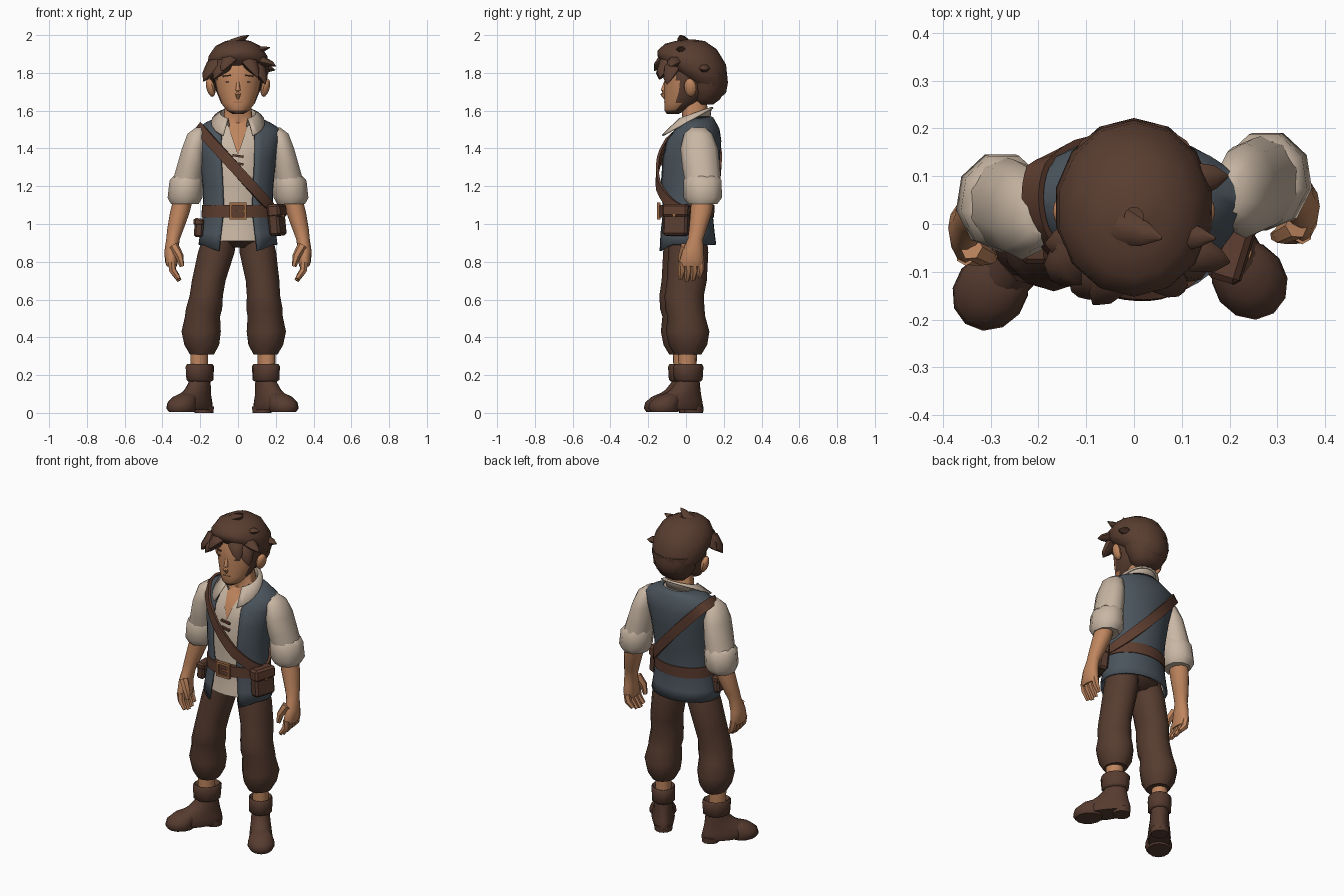
import bpy, bmesh, math
from mathutils import Vector, Matrix

cube = bpy.data.objects.get("Cube")
if cube:
    bpy.data.objects.remove(cube, do_unlink=True)


def material(name, *rgb):
    m = bpy.data.materials.new(name)
    m.use_nodes = True
    m.diffuse_color = (*rgb, 1)
    bsdf = next(n for n in m.node_tree.nodes if n.type == 'BSDF_PRINCIPLED')
    bsdf.inputs["Base Color"].default_value = (*rgb, 1)
    bsdf.inputs["Roughness"].default_value = 0.8
    return m


SKIN = material("skin", .52, .235, .112)
HAIR = material("hair brown", .10, .047, .03)
PANTS = material("trouser brown", .093, .045, .029)
BOOT = material("boot brown", .094, .044, .029)
LEATHER = material("strap leather", .11, .047, .029)
VEST = material("vest blue grey", .070, .089, .108)
SHIRT = material("shirt linen", .58, .47, .37)
BRASS = material("buckle tan", .34, .145, .06)


def finish(name, bm, mat, angle=50):
    bmesh.ops.recalc_face_normals(bm, faces=bm.faces)
    me = bpy.data.meshes.new(name)
    bm.to_mesh(me)
    bm.free()
    me.materials.append(mat)
    me.shade_smooth()
    me.set_sharp_from_angle(angle=math.radians(angle))
    ob = bpy.data.objects.new(name, me)
    bpy.context.scene.collection.objects.link(ob)
    return ob


def skin_rings(name, rings, mat, wrap=True, loop=False, caps=True, angle=50):
    """Join rings of points into a surface, capped unless open or looped."""
    bm = bmesh.new()
    vs = [[bm.verts.new(p) for p in r] for r in rings]
    n = len(vs[0])
    pairs = list(zip(vs, vs[1:])) + ([(vs[-1], vs[0])] if loop else [])
    for a, b in pairs:
        for i in range(n if wrap else n - 1):
            j = (i + 1) % n
            bm.faces.new((a[i], a[j], b[j], b[i]))
    if wrap and caps and not loop:
        bm.faces.new(vs[0])
        bm.faces.new(vs[-1])
    if not wrap:
        bmesh.ops.remove_doubles(bm, verts=bm.verts, dist=1e-5)
    return finish(name, bm, mat, angle)


def ellipse(z, cx, cy, rx, ry, slope=0, gap=0, n=16, wrap=True):
    """Level or sloping ellipse, starting at the front, with an optional gap there."""
    g = math.asin(min(.95, gap / rx))
    pts = []
    for i in range(n if wrap else n + 1):
        t = g + (2 * math.pi - 2 * g) * i / n
        dy = -ry * math.cos(t)
        pts.append(Vector((cx + rx * math.sin(t), cy + dy, z + slope * dy)))
    return pts


def loft(name, rows, mat, n=16, **kw):
    return skin_rings(name, [ellipse(*r, n=n) for r in rows], mat, **kw)


def tube(name, path, radii, mat, n=6, flat=1):
    path = [Vector(p) for p in path]
    rings = []
    for i, p in enumerate(path):
        d = path[min(i + 1, len(path) - 1)] - path[max(i - 1, 0)]
        q = d.to_track_quat('Z', 'Y')
        rings.append([p + q @ Vector((radii[i] * math.cos(a), flat * radii[i] * math.sin(a), 0))
                      for a in (2 * math.pi * k / n for k in range(n))])
    return skin_rings(name, rings, mat)


def box(name, loc, size, mat, yaw=0, roll=0, bevel=0):
    bm = bmesh.new()
    bmesh.ops.create_cube(bm, size=1, matrix=Matrix.Diagonal((*size, 1)))
    if bevel:
        bmesh.ops.bevel(bm, geom=bm.edges[:], offset=bevel, segments=1, affect='EDGES')
    ob = finish(name, bm, mat, 30)
    ob.location = loc
    ob.rotation_euler = (0, roll, yaw)
    return ob


# Torso outline: z, centre y, half width, half depth
TORSO = [(.87, 0, .198, .148), (.95, 0, .186, .137), (1.07, .003, .168, .122), (1.2, .005, .172, .14),
         (1.35, .02, .188, .145), (1.44, .035, .207, .137), (1.5, .055, .212, .108),
         (1.535, .06, .155, .085), (1.565, .058, .09, .07)]


def torso(z, grow=0):
    z = max(TORSO[0][0], min(TORSO[-1][0], z))
    for a, b in zip(TORSO, TORSO[1:]):
        if z <= b[0]:
            f = (z - a[0]) / (b[0] - a[0])
            cy, rx, ry = (a[k] + f * (b[k] - a[k]) for k in (1, 2, 3))
            return cy, rx + grow, ry + grow


def torso_ring(z, grow, n=28, gap=0, wrap=True):
    cy, rx, ry = torso(z, grow)
    return ellipse(z, 0, cy, rx, ry, 0, gap, n, wrap)


# Shirt with a V neck, skin beneath, and the open vest over it
levels = [.91, .95, 1.07, 1.2, 1.37, 1.44, 1.5, 1.535, 1.565]
skin_rings("shirt", [torso_ring(z, -.006, gap=max(0, (z - 1.37) * .34), wrap=False) for z in levels],
           SHIRT, wrap=False)
skin_rings("chest_and_neck", [torso_ring(z, -.014) for z in (1.36, 1.44, 1.5, 1.535)]
           + [ellipse(1.57, 0, .05, .075, .07, n=28), ellipse(1.67, 0, .04, .066, .066, n=28)],
           SKIN, caps=False)
opening = [.1, .09, .075, .08, .088, .088, .085, .08, .07]
vest_rings = [torso_ring(z, .01, gap=g, wrap=False)
              for z, g in zip([.89] + [r[0] for r in TORSO[1:]], opening)]
for p in vest_rings[0]:  # hem dips to a point at the front
    p.z -= .6 * max(0, -.08 - p.y)
vest = skin_rings("vest", vest_rings, VEST, wrap=False)
collar = skin_rings("shirt_collar", [
    ellipse(1.535, 0, .045, .082, .08, .4, .045, 20, False),
    ellipse(1.582, 0, .04, .095, .092, .35, .052, 20, False),
    ellipse(1.535, 0, -.003, .14, .147, .55, .078, 20, False)], SHIRT, wrap=False)
for ob in (vest, collar):
    mod = ob.modifiers.new("thickness", 'SOLIDIFY')
    mod.thickness, mod.offset = .01, 0
for z in (1.32, 1.36):
    cy, rx, ry = torso(z)
    box("shirt_lacing", (0, cy - ry, z), (.06, .014, .012), LEATHER, roll=.15)

# Belt and buckle
skin_rings("belt", [torso_ring(1.035, -.01), torso_ring(1.035, .02), torso_ring(1.1, .022),
                    torso_ring(1.1, -.01)], LEATHER, caps=False)
for dx in (-.038, .038):
    box("buckle_side", (dx, -.144, 1.068), (.014, .02, .09), BRASS)
for dz in (-.038, .038):
    box("buckle_bar", (0, -.144, 1.068 + dz), (.08, .02, .014), BRASS)
box("buckle_pin", (.012, -.146, 1.068), (.04, .014, .01), BRASS)

# Diagonal strap wrapped round the torso
centres, outs = [], []
STEPS = 48
for i in range(STEPS):
    t = 2 * math.pi * i / STEPS
    z = 1.29
    for _ in range(40):
        cy, rx, ry = torso(z, .022)
        z = .7 * z + .3 * min(1.525, 1.28 - 1.1 * rx * math.sin(t))
    cy, rx, ry = torso(z, .022)
    centres.append(Vector((rx * math.sin(t), cy - ry * math.cos(t), z)))
    outs.append(Vector((math.sin(t) / rx, -math.cos(t) / ry, max(0, z - 1.45) * 60)).normalized())
strap = []
for i, (c, o) in enumerate(zip(centres, outs)):
    w = (centres[(i + 1) % STEPS] - centres[i - 1]).cross(o).normalized() * .028
    o = o * .007
    strap.append([c + w + o, c - w + o, c - w - o, c + w - o])
skin_rings("shoulder_strap", strap, LEATHER, loop=True, angle=40)

# Pouches
box("left_pouch", (.206, -.052, 1.015), (.06, .135, .155), BOOT, yaw=-.3, roll=-.1, bevel=.012)
box("left_pouch_flap", (.206, -.052, 1.07), (.07, .142, .07), LEATHER, yaw=-.3, roll=-.1, bevel=.012)
box("left_pouch_stud", (.241, -.063, 1.045), (.01, .016, .016), BRASS, yaw=-.3, roll=-.1)
box("right_pouch", (-.207, -.035, .98), (.048, .09, .1), BOOT, roll=.08, bevel=.01)
box("right_pouch_flap", (-.208, -.035, 1.01), (.056, .096, .04), LEATHER, roll=.08, bevel=.01)


# Arms
def arm(s, dy):
    side = "left" if s > 0 else "right"

    def rows(data):
        return [(z, s * x, y + dy, rx, ry) for z, x, y, rx, ry in data]
    loft(side + "_sleeve", rows([(1.51, .198, .062, .028, .04), (1.478, .215, .065, .055, .075),
                                 (1.4, .234, .07, .066, .1), (1.3, .252, .08, .077, .1),
                                 (1.22, .27, .09, .082, .095)]), SHIRT, 10)
    loft(side + "_sleeve_cuff", rows([(1.255, .265, .088, .076, .09), (1.23, .272, .09, .092, .104),
                                      (1.14, .28, .092, .094, .105), (1.105, .282, .09, .074, .08)]), SHIRT, 9)
    loft(side + "_forearm", rows([(1.11, .296, .086, .052, .06), (1.06, .308, .08, .052, .057),
                                  (.97, .332, .062, .043, .046), (.92, .344, .05, .036, .041),
                                  (.86, .353, .037, .036, .055), (.8, .353, .03, .034, .066),
                                  (.775, .35, .028, .026, .062)]), SKIN, 12)
    for k, length in zip(range(4), (.9, 1, .95, .8)):
        y = .028 + dy + (k - 1.5) * .033
        tube(side + "_finger", [(s * .352, y, .8), (s * .346, y, .755),
                                (s * (.35 - .04 * length), y - .008, .8 - .1 * length)],
             (.021, .02, .013), SKIN)
    tube(side + "_thumb", [(s * .34, -.005 + dy, .885), (s * .31, -.022 + dy, .83),
                           (s * .297, -.024 + dy, .775)], (.026, .022, .013), SKIN)


arm(1, 0)
arm(-1, -.045)

# Trousers, ankles and boots
loft("trouser_hips", [(.875, 0, 0, .06, .07), (.915, 0, 0, .165, .112), (1.02, 0, 0, .155, .105)], PANTS, 20)


def leg(s, splay, dy, toe_out):
    side = "left" if s > 0 else "right"
    data = [(.97, .09, 0, .085, .095), (.85, .105, 0, .097, .106), (.7, .13, -.008, .089, .106),
            (.62, .135, -.022, .088, .104), (.55, .14, -.018, .096, .104), (.51, .144, -.01, .093, .1),
            (.43, .15, -.003, .104, .115), (.36, .147, -.002, .092, .102), (.31, .146, -.002, .064, .072)]
    loft(side + "_trouser_leg", [(z, s * (x + splay * min(1, (.95 - z) / .45)), y + dy, rx, ry)
                                 for z, x, y, rx, ry in data], PANTS, 12)
    ankle = Vector((s * (.148 + splay * 1.2), dy, 0))
    parts = [
        loft(side + "_ankle", [(.23, 0, -.005, .045, .05), (.33, 0, -.005, .046, .052)], SKIN, 12),
        loft(side + "_boot_cuff", [(.165, 0, 0, .058, .066), (.175, 0, 0, .068, .08), (.245, 0, 0, .07, .086),
                                   (.26, 0, 0, .063, .075), (.24, 0, 0, .04, .05)], BOOT, 10),
        loft(side + "_boot", [(.015, 0, -.06, .06, .148), (.035, 0, -.064, .066, .154),
                              (.06, 0, -.062, .064, .148), (.09, 0, -.048, .06, .126),
                              (.12, 0, -.02, .055, .092), (.16, 0, -.002, .052, .068),
                              (.2, 0, 0, .05, .06)], BOOT, 16),
        loft(side + "_boot_toe", [(.004, 0, -.155, .064, .078), (.025, 0, -.16, .077, .086),
                                  (.055, 0, -.155, .074, .082), (.085, 0, -.13, .06, .068),
                                  (.105, 0, -.1, .035, .045)], BOOT, 12),
        loft(side + "_boot_heel", [(0, 0, .036, .05, .05), (.035, 0, .036, .054, .052)], BOOT, 12)]
    for ob in parts:
        ob.location = ankle
        ob.rotation_euler.z = s * toe_out


leg(1, 0, .012, math.radians(36))
leg(-1, .045, -.015, math.radians(38))

# Head: skin in front, hair colour behind the cheeks and under the chin
head = loft("head", [(1.583, 0, -.07, .03, .032), (1.6, 0, -.058, .058, .055), (1.64, 0, -.02, .09, .095),
                     (1.7, 0, .01, .114, .125), (1.76, 0, .02, .126, .135), (1.83, 0, .03, .13, .14),
                     (1.9, 0, .03, .1, .11)], SKIN, 32)
head.data.materials.append(HAIR)
for f in head.data.polygons:
    if f.center.y > -.045 or f.center.z < 1.595:
        f.material_index = 1
tube("nose", [(0, -.104, 1.77), (0, -.121, 1.705), (0, -.122, 1.69), (0, -.108, 1.66)],
     (.006, .013, .015, .006), SKIN, 8)
box("mouth", (0, -.113, 1.645), (.045, .008, .005), BRASS)
for s in (-1, 1):
    bm = bmesh.new()
    bmesh.ops.create_uvsphere(bm, u_segments=10, v_segments=7, radius=1,
                              matrix=Matrix.Diagonal((.022, .034, .05, 1)))
    ear = finish("ear", bm, SKIN)
    ear.location = (s * .145, .022, 1.722)
    ear.rotation_euler = (0, s * .25, s * -.3)
    box("eye", (s * .055, -.1, 1.752), (.02, .008, .009), HAIR, yaw=s * .4)
    box("eyebrow", (s * .06, -.099, 1.785), (.045, .012, .007), HAIR, yaw=s * .45, roll=s * .1)

# Hair cap and rounded nape
loft("hair_cap", [(1.755, 0, .045, .122, .145, -.55), (1.78, 0, .04, .15, .172, -.5),
                  (1.82, 0, .035, .167, .187, -.38), (1.88, 0, .03, .16, .182, -.2),
                  (1.94, 0, .025, .122, .137, -.1), (1.968, 0, .02, .07, .08), (1.978, 0, .015, .02, .02)],
     HAIR, 14, caps=False)
loft("hair_nape", [(1.632, 0, .098, .062, .045), (1.66, 0, .105, .095, .075),
                   (1.72, 0, .11, .128, .105), (1.8, 0, .1, .142, .118)], HAIR, 14)

# Locks of hair: root, tip, thickness
locks = [((-.06, -.04, 1.89), (-.183, -.1, 1.755), .075), ((-.02, -.05, 1.895), (-.13, -.14, 1.765), .07),
         ((-.01, -.04, 1.91), (-.085, -.168, 1.81), .06), ((.02, -.05, 1.9), (.105, -.14, 1.775), .062),
         ((.06, -.04, 1.88), (.145, -.1, 1.74), .06), ((.05, -.03, 1.87), (.2, -.08, 1.835), .05),
         ((.02, -.02, 1.9), (.17, -.03, 1.935), .045), ((.03, .07, 1.83), (.197, .1, 1.815), .05),
         ((-.09, .01, 1.92), (.058, -.03, 2.0), .05), ((-.05, -.02, 1.88), (-.185, -.04, 1.79), .055)]
for root, tip, r in locks:
    a, b = Vector(root), Vector(tip)
    out = ((a + b) / 2 - Vector((0, .03, 1.8))).normalized() * (.018 if b.z < 1.9 else 0)
    tube("hair_lock", [a, a.lerp(b, .45) + out, a.lerp(b, .78) + out * .7, b],
         (r * .4, r * .8, r * .48, .003), HAIR, 6, .7)
